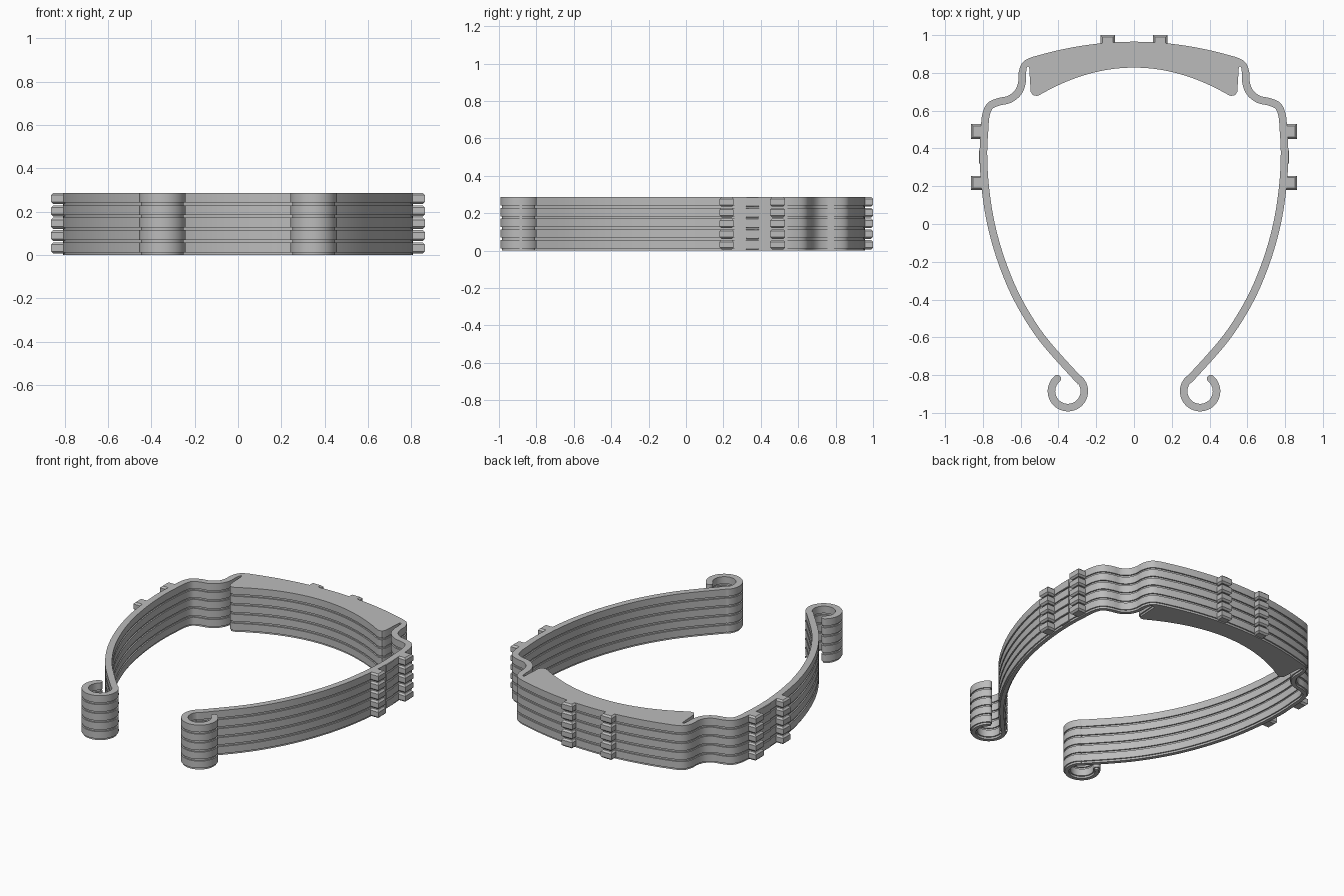
import bpy, bmesh, math
from mathutils import Vector

cube = bpy.data.objects.get("Cube")
if cube:
    bpy.data.objects.remove(cube, do_unlink=True)

LAYERS, PITCH, LIP, INSET, HALF = 5, 0.0572, 0.012, 0.008, 0.02

grey = bpy.data.materials.new("plain grey")
grey.use_nodes = True
colour = (0.5, 0.5, 0.5, 1)
grey.diffuse_color = colour
grey.node_tree.nodes["Principled BSDF"].inputs["Base Color"].default_value = colour


def finish(bm, name):
    """Turn a bmesh into a stacked, shaded object."""
    bmesh.ops.recalc_face_normals(bm, faces=bm.faces)
    mesh = bpy.data.meshes.new(name)
    bm.to_mesh(mesh)
    bm.free()
    mesh.materials.append(grey)
    obj = bpy.data.objects.new(name, mesh)
    bpy.context.collection.objects.link(obj)
    stack = obj.modifiers.new("stack", "ARRAY")
    stack.count = LAYERS
    stack.use_relative_offset = False
    stack.use_constant_offset = True
    stack.constant_offset_displace = (0, 0, PITCH)
    bpy.ops.object.select_all(action="DESELECT")
    obj.select_set(True)
    bpy.context.view_layer.objects.active = obj
    bpy.ops.object.shade_smooth_by_angle(angle=math.radians(35))
    return obj


def spline(points, steps=6):
    """Smooth curve through all points."""
    p = [2 * points[0] - points[1]] + points + [2 * points[-1] - points[-2]]
    out = []
    for a, b, c, d in zip(p, p[1:], p[2:], p[3:]):
        for i in range(steps):
            t = i / steps
            out.append(0.5 * (2 * b + (c - a) * t + (2 * a - 5 * b + 4 * c - d) * t * t
                              + (3 * b - a - 3 * c + d) * t ** 3))
    return out + [points[-1]]


def offset(path, distance, closed=False):
    """Shift a path to its left by a distance."""
    n, out = len(path), []
    for i, p in enumerate(path):
        before = path[i - 1] if closed or i else p
        after = path[(i + 1) % n] if closed or i < n - 1 else p
        d = (after - before).normalized()
        out.append(p + Vector((-d.y, d.x)) * distance)
    return out


# Centre line of one arm: curled hook, long bow, shoulder bend
hook_centre, hook_radius = Vector((0.35, -0.885)), 0.087
hook = [hook_centre + hook_radius * Vector((math.cos(a), math.sin(a)))
        for a in (math.radians(50 - 270 * i / 36) for i in range(37))]
arm = [Vector(p) for p in (
    (0.315, -0.80), (0.49, -0.60), (0.615, -0.40), (0.70, -0.20), (0.757, 0.0),
    (0.788, 0.2), (0.797, 0.37), (0.791, 0.5), (0.784, 0.575), (0.762, 0.625),
    (0.715, 0.647), (0.66, 0.66), (0.615, 0.695), (0.594, 0.745), (0.591, 0.80),
    (0.572, 0.845), (0.53, 0.866))]
centre_line = hook[:-1] + spline([hook[-1]] + arm)
inner = offset(centre_line, HALF)[:-12]
outer = offset(centre_line, -HALF)

# Round tip of the hook
along = (centre_line[1] - centre_line[0]).normalized()
side = Vector((-along.y, along.x))
tip = [centre_line[0] + HALF * (side * math.cos(a) - along * math.sin(a))
       for a in (math.pi * i / 8 for i in range(1, 8))]

# Brow plate edges and the narrow slot beside the plate
brow_in = [Vector((x, 0.828 - 0.145 * (x / 0.5) ** 2))
           for x in (0.5 * i / 20 for i in range(21))]
slot = [Vector(p) for p in ((0.515, 0.678), (0.535, 0.682), (0.547, 0.70), (0.553, 0.80),
                            (0.555, 0.83), (0.562, 0.835), (0.569, 0.825))]
brow_out = [Vector((x, 0.965 - 0.085 * (x / 0.55) ** 2))
            for x in (0.5 * (1 - i / 20) for i in range(21))]

half = brow_in + slot + inner[::-1] + tip + outer + brow_out
outline = half + [Vector((-p.x, p.y)) for p in half[-2:0:-1]]
lip = offset(outline, INSET, closed=True)

# Band with a recessed lip under each layer
bm = bmesh.new()
rings = [[bm.verts.new((p.x, p.y, z)) for p in shape]
         for shape, z in ((lip, 0), (lip, LIP), (outline, LIP), (outline, PITCH))]
count = len(outline)
for low, high in zip(rings, rings[1:]):
    for i in range(count):
        j = (i + 1) % count
        bm.faces.new((low[i], low[j], high[j], high[i]))
bm.faces.new(rings[0][::-1])
bm.faces.new(rings[-1])
finish(bm, "frame_band")


def block(name, x0, x1, y0, y1, chamfer):
    """Small chamfered lug, repeated on every layer."""
    bm = bmesh.new()
    bmesh.ops.create_cube(bm, size=1)
    low = 0.006
    for v in bm.verts:
        v.co = ((x0 + x1) / 2 + v.co.x * (x1 - x0), (y0 + y1) / 2 + v.co.y * (y1 - y0),
                (low + PITCH) / 2 + v.co.z * (PITCH - low))
    flat = [e for e in bm.edges if abs(e.verts[0].co.z - e.verts[1].co.z) < 0.001]
    bmesh.ops.bevel(bm, geom=flat, offset=chamfer, segments=1, affect="EDGES")
    finish(bm, name)


# Lugs on both sides and on the back
for sign, label in ((1, "left"), (-1, "right")):
    def side_block(name, x0, x1, y0, y1, chamfer):
        a, b = sorted((sign * x0, sign * x1))
        block(label + name, a, b, y0, y1, chamfer)
    side_block("_rear_lug", 0.79, 0.863, 0.45, 0.53, 0.01)
    side_block("_front_lug", 0.785, 0.863, 0.18, 0.255, 0.01)
    side_block("_side_pad", 0.795, 0.82, 0.32, 0.39, 0.003)
    side_block("_back_lug", 0.1, 0.177, 0.94, 1.0, 0.01)
